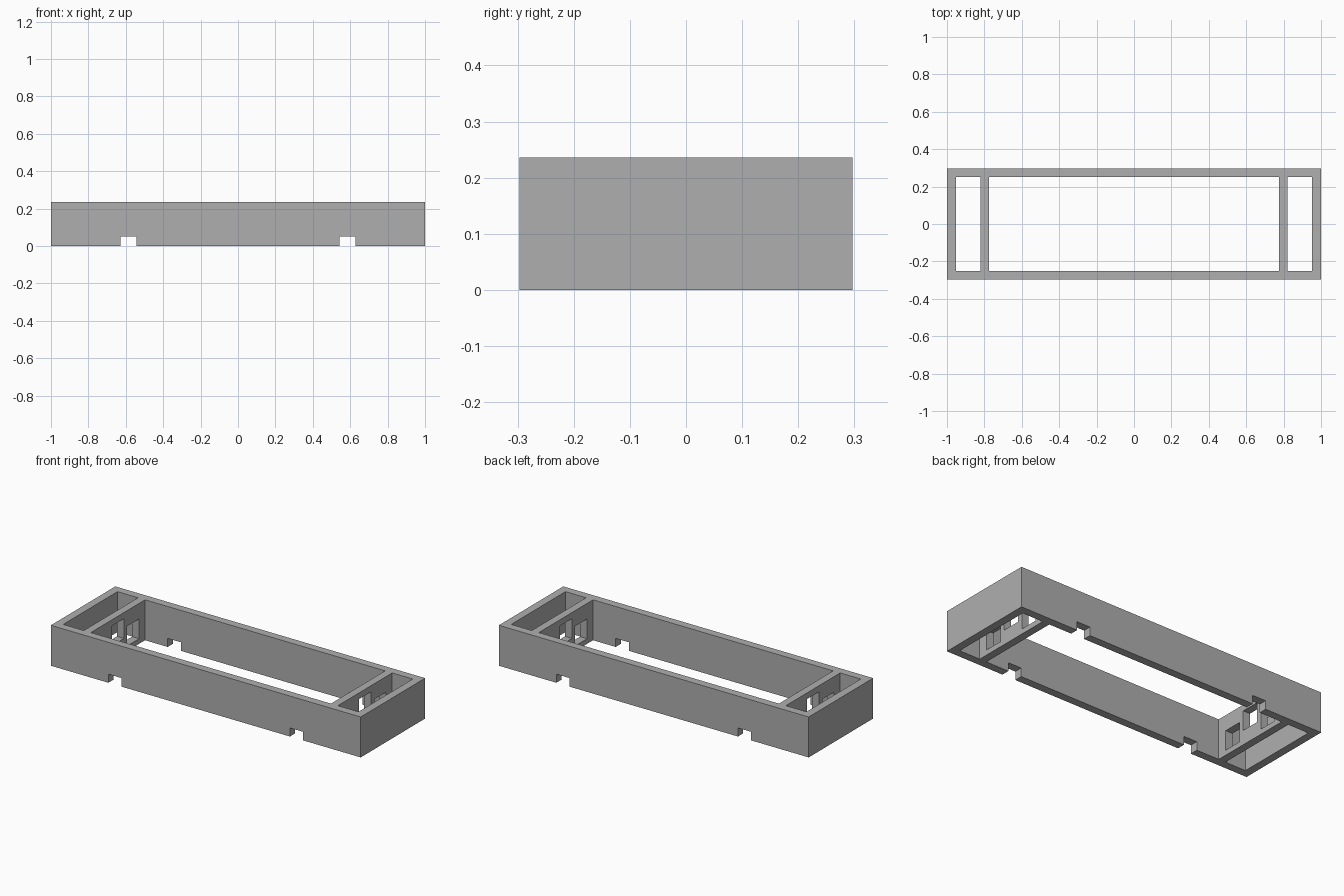
import bpy
import bmesh
from mathutils import Matrix, Vector

cube = bpy.data.objects.get("Cube")
if cube:
    bpy.data.objects.remove(cube, do_unlink=True)

HALF_X, HALF_Y, HEIGHT = 1.0, 0.297, 0.236
WALL = 0.047
DIVIDER_IN, DIVIDER_OUT = 0.775, 0.82

grey = bpy.data.materials.new("plain grey")
grey.use_nodes = True
colour = (0.43, 0.43, 0.43, 1)
grey.diffuse_color = colour
grey.node_tree.nodes["Principled BSDF"].inputs["Base Color"].default_value = colour


def boxes(name, spans):
    """One object made of boxes, each given as (low corner, high corner)."""
    bm = bmesh.new()
    for low, high in spans:
        low, high = Vector(low), Vector(high)
        place = Matrix.Translation((low + high) / 2) @ Matrix.Diagonal((*(high - low), 1))
        bmesh.ops.create_cube(bm, size=1, matrix=place)
    mesh = bpy.data.meshes.new(name)
    bm.to_mesh(mesh)
    bm.free()
    obj = bpy.data.objects.new(name, mesh)
    bpy.context.collection.objects.link(obj)
    return obj


def cut(target, name, spans):
    """Subtract boxes from the target and discard the cutter."""
    cutter = boxes(name, spans)
    cutter.hide_render = True
    mod = target.modifiers.new(name, 'BOOLEAN')
    mod.operation = 'DIFFERENCE'
    mod.solver = 'EXACT'
    mod.object = cutter
    graph = bpy.context.evaluated_depsgraph_get()
    result = bpy.data.meshes.new_from_object(target.evaluated_get(graph))
    target.modifiers.clear()
    target.data = result
    bpy.data.objects.remove(cutter, do_unlink=True)


# Solid outer block
frame = boxes("divided_frame", [((-HALF_X, -HALF_Y, 0), (HALF_X, HALF_Y, HEIGHT))])

# Three open bays, leaving outer walls and two dividers
inner_x, inner_y = HALF_X - WALL, HALF_Y - WALL
bays = [(-inner_x, -DIVIDER_OUT), (-DIVIDER_IN, DIVIDER_IN), (DIVIDER_OUT, inner_x)]
cut(frame, "bay_cutter",
    [((a, -inner_y, -0.1), (b, inner_y, HEIGHT + 0.1)) for a, b in bays])

# Notches under the front and back walls
cut(frame, "notch_cutter",
    [((x - 0.043, -0.4, -0.1), (x + 0.043, 0.4, 0.05)) for x in (-0.586, 0.586)])

# Three windows through each divider, the middle one raised
windows = [(-0.14, 0.03), (0, 0.085), (0.14, 0.03)]
cut(frame, "window_cutter",
    [((-0.88, y - 0.055, z), (0.88, y + 0.055, z + 0.115)) for y, z in windows])

frame.data.name = "divided_frame"
frame.data.materials.clear()
frame.data.materials.append(grey)
for face in frame.data.polygons:
    face.material_index = 0
    face.use_smooth = False
